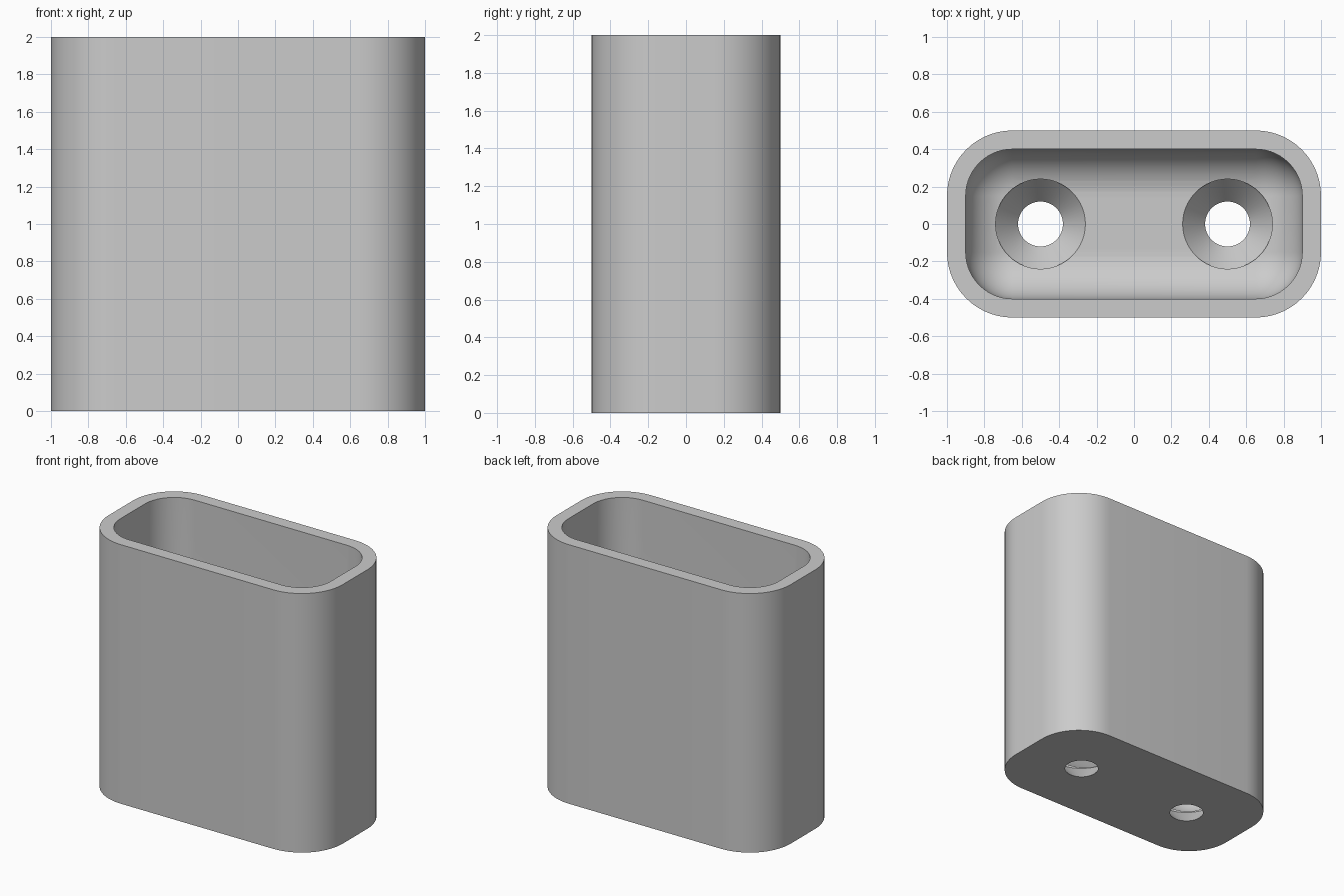
import bpy, bmesh
from math import sin, cos, pi

if "Cube" in bpy.data.objects:
    bpy.data.objects.remove(bpy.data.objects["Cube"], do_unlink=True)

CORNER_X, CORNER_Y = 0.65, 0.15   # shared centres of the rounded corners
OUTER_R, INNER_R = 0.35, 0.25
HEIGHT, FLOOR = 2.0, 0.145
STEPS = 14

grey = bpy.data.materials.new("plain grey")
grey.use_nodes = True
grey.diffuse_color = (0.6, 0.6, 0.6, 1)
grey.node_tree.nodes["Principled BSDF"].inputs["Base Color"].default_value = (0.6, 0.6, 0.6, 1)


def rounded_ring(radius, z):
    """Outline of a rounded rectangle at height z."""
    points = []
    for quarter, (sx, sy) in enumerate([(1, 1), (-1, 1), (-1, -1), (1, -1)]):
        for i in range(STEPS + 1):
            a = (quarter + i / STEPS) * pi / 2
            points.append((sx * CORNER_X + radius * cos(a), sy * CORNER_Y + radius * sin(a), z))
    return points


def circle_ring(x, radius, z, count=64):
    return [(x + radius * cos(2 * pi * i / count), radius * sin(2 * pi * i / count), z)
            for i in range(count)]


def loft(name, rings):
    """Closed solid skinned through rings listed from bottom to top."""
    bm = bmesh.new()
    loops = [[bm.verts.new(p) for p in ring] for ring in rings]
    for low, high in zip(loops, loops[1:]):
        for i in range(len(low)):
            j = (i + 1) % len(low)
            bm.faces.new((low[i], low[j], high[j], high[i]))
    bm.faces.new(loops[0][::-1])
    bm.faces.new(loops[-1])
    bmesh.ops.remove_doubles(bm, verts=bm.verts, dist=0.0001)
    bmesh.ops.recalc_face_normals(bm, faces=bm.faces)
    mesh = bpy.data.meshes.new(name)
    bm.to_mesh(mesh)
    bm.free()
    mesh.materials.append(grey)
    obj = bpy.data.objects.new(name, mesh)
    bpy.context.collection.objects.link(obj)
    return obj


# Outer body
holder = loft("open_holder", [rounded_ring(OUTER_R, 0), rounded_ring(OUTER_R, HEIGHT)])

# Cavity with a rounded bottom edge
bowl = []
for i in range(STEPS + 1):
    a = i / STEPS * pi / 2
    bowl.append(rounded_ring(INNER_R * sin(a), FLOOR + INNER_R * (1 - cos(a))))
cutters = [loft("cavity_cutter", bowl + [rounded_ring(INNER_R, HEIGHT + 0.2)])]

# Two countersunk screw holes through the floor
for side, x in (("right", -0.5), ("left", 0.5)):
    rings = [circle_ring(x, r, z) for r, z in ((0.06, -0.07), (0.24, 0.14), (0.24, 0.6))]
    cutters.append(loft(side + "_screw_hole_cutter", rings))

for cutter in cutters:
    cutter.hide_render = True
    cut = holder.modifiers.new(cutter.name, 'BOOLEAN')
    cut.operation = 'DIFFERENCE'
    cut.solver = 'EXACT'
    cut.object = cutter

# Bake the cuts, then drop the cutters
bpy.context.view_layer.update()
graph = bpy.context.evaluated_depsgraph_get()
baked = bpy.data.meshes.new_from_object(holder.evaluated_get(graph))
holder.modifiers.clear()
holder.data = baked
for cutter in cutters:
    bpy.data.objects.remove(cutter, do_unlink=True)

# Smooth the curved walls and keep the rims sharp
for obj in bpy.context.selected_objects:
    obj.select_set(False)
holder.select_set(True)
bpy.context.view_layer.objects.active = holder
bpy.ops.object.shade_smooth_by_angle(angle=pi / 6)
